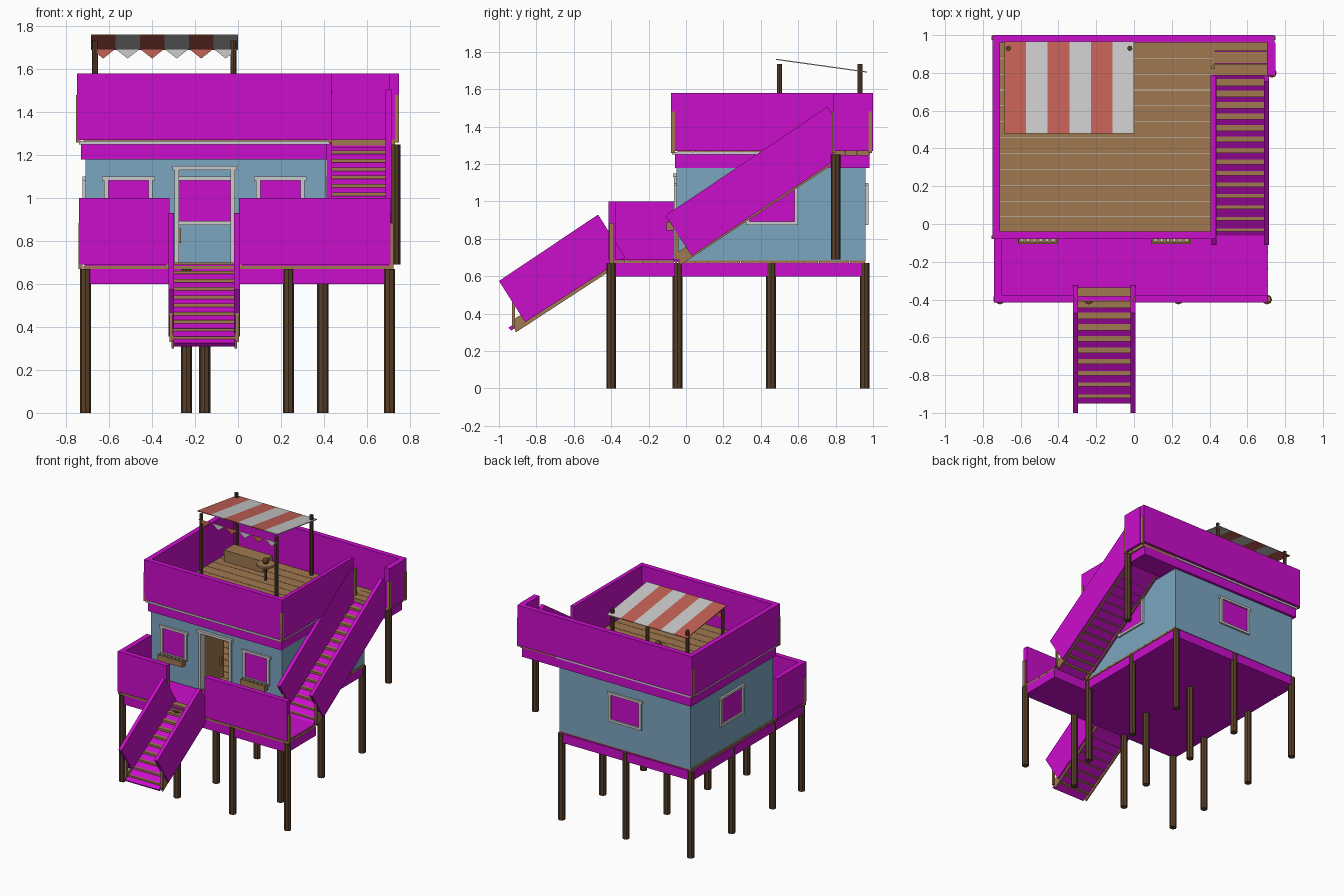
import bpy, bmesh, math
from mathutils import Matrix


def mat(name, r, g, b):
    m = bpy.data.materials.new(name)
    m.diffuse_color = (r, g, b, 1)
    return m


MAG = mat("magenta", 0.6, 0.004, 0.6)
WOOD = mat("wood", 0.35, 0.19, 0.08)
DARK = mat("dark_wood", 0.1, 0.05, 0.022)
BLUE = mat("blue_wall", 0.2, 0.38, 0.53)
WHITE = mat("white_trim", 0.66, 0.66, 0.64)
RED = mat("red_cloth", 0.55, 0.12, 0.09)


def finish(name, bm, m):
    bmesh.ops.recalc_face_normals(bm, faces=bm.faces)
    me = bpy.data.meshes.new(name)
    bm.to_mesh(me)
    bm.free()
    me.materials.append(m)
    ob = bpy.data.objects.new(name, me)
    bpy.context.collection.objects.link(ob)
    return ob


def boxes(name, m, *items):
    """Each item: x0, x1, y0, y1, z0, z1"""
    bm = bmesh.new()
    for x0, x1, y0, y1, z0, z1 in items:
        M = Matrix.Translation(((x0 + x1) / 2, (y0 + y1) / 2, (z0 + z1) / 2))
        bmesh.ops.create_cube(bm, size=1, matrix=M @ Matrix.Diagonal((x1 - x0, y1 - y0, z1 - z0, 1)))
    return finish(name, bm, m)


def prism(name, m, pts, *spans):
    """Side profile (y, z) extruded over each x span"""
    bm = bmesh.new()
    for x0, x1 in spans:
        a = [bm.verts.new((x0, y, z)) for y, z in pts]
        b = [bm.verts.new((x1, y, z)) for y, z in pts]
        bm.faces.new(a)
        bm.faces.new(b[::-1])
        for i in range(len(a)):
            j = (i + 1) % len(a)
            bm.faces.new((a[i], b[i], b[j], a[j]))
    return finish(name, bm, m)


def posts(name, m, spots, r, z0, z1, sides=8):
    bm = bmesh.new()
    for x, y in spots:
        bmesh.ops.create_cone(bm, cap_ends=True, segments=sides, radius1=r, radius2=r, depth=z1 - z0,
                              matrix=Matrix.Translation((x, y, (z0 + z1) / 2)))
    return finish(name, bm, m)


# Stilts
spots = [(x, -0.40) for x in (-0.71, -0.24, 0.235, 0.705)]
spots += [(x, y) for y in (-0.045, 0.455, 0.955) for x in (-0.71, -0.155, 0.395)]
posts("stilts", DARK, spots, 0.026, 0, 0.67)
posts("landing_post", DARK, [(0.73, 0.80)], 0.026, 0.69, 1.25)

# Lower platform: house base and front porch
boxes("base_slab", MAG, (-0.73, 0.41, -0.06, 0.97, 0.60, 0.67), (-0.73, 0.71, -0.41, -0.06, 0.60, 0.67))
n = 12
w = 1.0 / n
boxes("house_floor_planks", WOOD, *[(-0.72, 0.415, -0.04 + i * w, -0.044 + (i + 1) * w, 0.67, 0.685) for i in range(n)])
boxes("porch_planks", WOOD, *[(-0.72, 0.71, -0.41 + i * 0.0875, -0.326 + i * 0.0875, 0.67, 0.685) for i in range(4)])
boxes("porch_surface", MAG, (-0.715, 0.705, -0.405, -0.06, 0.685, 0.69))
boxes("porch_railing", MAG,
      (-0.74, -0.32, -0.415, -0.375, 0.69, 1.0), (0.005, 0.71, -0.415, -0.375, 0.69, 1.0),
      (-0.74, -0.70, -0.375, -0.06, 0.69, 1.0))
boxes("porch_rail_posts", WOOD, *[(x - 0.01, x + 0.01, -0.41, -0.385, 0.67, 0.885)
                                  for x in (-0.733, -0.325, 0.008, 0.713)])

# House walls, with an open doorway in front
T = 0.03
boxes("walls", BLUE,
      (-0.71, -0.29, -0.05, -0.05 + T, 0.68, 1.18), (-0.02, 0.41, -0.05, -0.05 + T, 0.68, 1.18),
      (-0.29, -0.02, -0.05, -0.05 + T, 1.13, 1.18), (-0.71, 0.41, 0.96 - T, 0.96, 0.68, 1.18),
      (-0.71, -0.71 + T, -0.02, 0.93, 0.68, 1.18), (0.41 - T, 0.41, -0.02, 0.93, 0.68, 1.18))
boxes("door_frame", WHITE,
      (-0.295, -0.275, -0.065, -0.015, 0.69, 1.14), (-0.035, -0.015, -0.065, -0.015, 0.69, 1.14),
      (-0.305, -0.005, -0.07, -0.015, 1.13, 1.15))
boxes("open_door", WOOD, (-0.288, -0.276, -0.015, 0.22, 0.69, 1.13))
boxes("door_handle", WOOD, (-0.276, -0.266, 0.17, 0.19, 0.79, 0.86))


# Windows: pane goes through the wall, trim sits on the outer face
def window(name, along, c, half, outer, sign):
    def place(u0, u1, d0, d1, z0, z1):
        a, b = sorted((outer + sign * d0, outer + sign * d1))
        return (u0, u1, a, b, z0, z1) if along == "x" else (a, b, u0, u1, z0, z1)
    lo, hi, t = c - half, c + half, 0.02
    boxes(name + "_pane", MAG, place(lo, hi, -T - 0.004, 0.004, 0.89, 1.085))
    parts = []
    for d0, d1 in ((0, 0.015), (-T - 0.012, -T)):
        parts += [place(lo - t, lo, d0, d1, 0.88, 1.09), place(hi, hi + t, d0, d1, 0.88, 1.09),
                  place(lo - t, hi + t, d0, d1, 0.875, 0.893),
                  place(lo - t - 0.01, hi + t + 0.01, d0, d1, 1.082, 1.1)]
    boxes(name + "_trim", WHITE, *parts)


window("front_left_window", "x", -0.51, 0.093, -0.05, -1)
window("front_right_window", "x", 0.197, 0.093, -0.05, -1)
window("back_window", "x", -0.155, 0.12, 0.96, 1)
window("left_window", "y", 0.46, 0.12, -0.71, -1)
window("right_window", "y", 0.46, 0.12, 0.41, 1)

# Planter boxes under the front windows
for name, c in (("left_planter", -0.51), ("right_planter", 0.197)):
    boxes(name, WOOD, (c - 0.105, c + 0.105, -0.105, -0.098, 0.845, 0.89), (c - 0.105, c + 0.105, -0.072, -0.065, 0.845, 0.89),
          (c - 0.105, c - 0.098, -0.1, -0.07, 0.845, 0.89), (c + 0.098, c + 0.105, -0.1, -0.07, 0.845, 0.89),
          (c - 0.1, c + 0.1, -0.1, -0.07, 0.845, 0.855))
    posts(name + "_plants", WHITE, [(c + (i - 2.5) * 0.033, -0.085) for i in range(6)], 0.01, 0.85, 0.895, 6)

# Roof terrace and stair landing
boxes("roof_slab", MAG, (-0.73, 0.415, -0.06, 0.98, 1.18, 1.25), (0.415, 0.72, 0.79, 0.98, 1.18, 1.25))
boxes("roof_trim", WHITE, (-0.74, 0.425, -0.075, 0.985, 1.25, 1.265))
boxes("roof_planks", WOOD, *[(-0.72, 0.42, -0.045 + i * 0.084, 0.036 + i * 0.084, 1.262, 1.272) for i in range(12)])
boxes("landing_planks", WOOD, *[(0.42, 0.73, 0.785 + i * 0.066, 0.848 + i * 0.066, 1.245, 1.272) for i in range(3)])
boxes("roof_railing", MAG,
      (-0.75, 0.435, -0.08, -0.04, 1.27, 1.58), (-0.75, -0.71, -0.04, 0.96, 1.27, 1.58),
      (-0.75, 0.745, 0.96, 1.0, 1.27, 1.58), (0.405, 0.435, -0.04, 0.79, 1.27, 1.58),
      (0.705, 0.75, 0.785, 0.96, 1.27, 1.58))
boxes("roof_rail_posts", WOOD, *[(x - 0.01, x + 0.01, y - 0.01, y + 0.01, 1.26, 1.48) for x, y in
                                 ((-0.744, -0.07), (-0.744, 0.985), (0.428, -0.07), (0.42, 0.83), (0.74, 0.79), (0.74, 0.985))])


# Stairs: treads, sloped soffit, stringers and solid side panels
def stair(name, x0, x1, y0, z0, y1, z1, n, panel):
    dy, dz = (y1 - y0) / n, (z1 - z0) / n
    boxes(name + "_treads", WOOD, *[(x0 + 0.01, x1 - 0.01, y0 + i * dy, y0 + i * dy + 0.05,
                                     z0 + i * dz - 0.006, z0 + i * dz + 0.01) for i in range(n + 1)])
    low = [(y0 - 0.03, z0 - 0.02), (y1, z1 - 0.015), (y1 + 0.015, z1 - 0.03), (y0 - 0.015, z0 - 0.035)]
    prism(name + "_soffit", MAG, low, (x0 + 0.01, x1 - 0.01))
    beam = [(y0 - 0.01, z0 + 0.02), (y1, z1 + 0.01), (y1 + 0.02, z1 - 0.035), (y0 + 0.01, z0 - 0.045)]
    prism(name + "_stringers", WOOD, beam, (x0, x0 + 0.012), (x1 - 0.012, x1))
    prism(name + "_side_panels", MAG, panel, (x0 - 0.014, x0 + 0.013), (x1 - 0.013, x1 + 0.014))


stair("front_stair", -0.31, -0.005, -0.92, 0.345, -0.385, 0.69, 9,
      [(-1.0, 0.575), (-0.47, 0.93), (-0.325, 0.70), (-0.86, 0.355)])
boxes("front_stair_newels", WOOD, *[(x - 0.008, x + 0.008, -0.93, -0.915, 0.33, 0.56) for x in (-0.312, -0.003)])
stair("side_stair", 0.425, 0.70, -0.04, 0.705, 0.79, 1.25, 14,
      [(-0.11, 0.925), (0.755, 1.505), (0.785, 1.465), (0.785, 1.21), (0.03, 0.71)])
boxes("side_stair_newels", WOOD, *[(x - 0.008, x + 0.008, -0.055, -0.04, 0.69, 0.9) for x in (0.425, 0.70)])

# Striped awning with pennants
posts("awning_posts", DARK, [(x, y) for x in (-0.665, -0.022) for y in (0.50, 0.93)], 0.014, 1.265, 1.735)
cloth = [(0.48, 1.757), (0.48, 1.763), (0.967, 1.695), (0.967, 1.689)]
s = 0.685 / 6
for label, m, start in (("red", RED, 0), ("white", WHITE, 1)):
    xs = [-0.685 + i * s for i in range(start, 6, 2)]
    prism("awning_" + label + "_stripes", m, cloth, *[(x, x + s) for x in xs])
    bm = bmesh.new()
    for x in xs:
        bm.faces.new([bm.verts.new(p) for p in ((x, 0.49, 1.695), (x + s, 0.49, 1.695), (x + s / 2, 0.49, 1.65))])
    finish("pennants_" + label, bm, m)

# Terrace furniture
boxes("bench", WOOD, (-0.65, -0.32, 0.76, 0.88, 1.27, 1.36))
posts("table_stem", DARK, [(-0.235, 0.675)], 0.01, 1.27, 1.39)
posts("table_top", WOOD, [(-0.235, 0.675)], 0.065, 1.385, 1.40, 12)
bm = bmesh.new()
bmesh.ops.create_uvsphere(bm, u_segments=10, v_segments=6, radius=0.024,
                          matrix=Matrix.Translation((-0.235, 0.675, 1.42)))
finish("table_bowl", bm, DARK)
